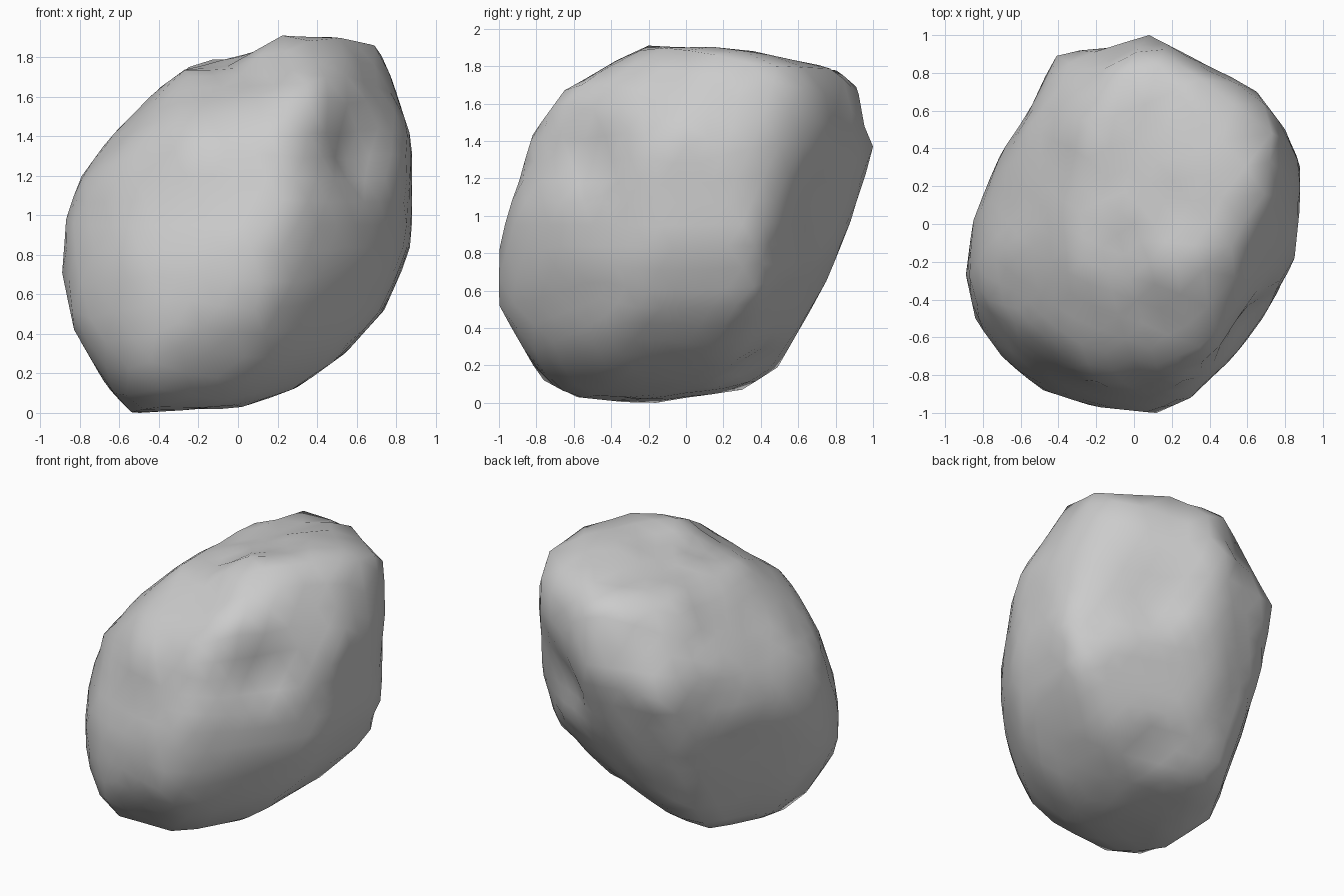
import bpy, bmesh
from math import cos, sin, tau
from mathutils import Vector

if "Cube" in bpy.data.objects:
    bpy.data.objects.remove(bpy.data.objects["Cube"], do_unlink=True)

CENTRE = Vector((0, 0, 0.95))

# Outlines of the boulder in the three main planes
FRONT = [(-.54, 0), (-.65, .12), (-.83, .42), (-.89, .71), (-.87, .98), (-.79, 1.2),
         (-.63, 1.41), (-.39, 1.65), (-.25, 1.75), (.21, 1.86), (.46, 1.91), (.69, 1.86),
         (.73, 1.8), (.88, 1.38), (.87, .84), (.74, .52), (.54, .3), (.3, .13), (.02, .03)]
SIDE = [(-1, .83), (-.82, 1.43), (-.65, 1.67), (-.44, 1.78), (-.2, 1.91), (.36, 1.88),
        (.8, 1.78), (.91, 1.69), (1, 1.37), (.88, .97), (.75, .65), (.49, .19),
        (.3, .07), (-.16, 0), (-.58, .03), (-.76, .12), (-.88, .31), (-1, .52)]
TOP = [(-.41, .89), (.08, 1), (.65, .7), (.8, .5), (.88, .3), (.85, -.18), (.68, -.5),
       (.5, -.73), (.3, -.92), (.12, -1), (-.18, -.97), (-.48, -.88), (-.7, -.7),
       (-.84, -.5), (-.89, -.27), (-.85, .02), (-.71, .36), (-.54, .63)]

# Outlines in three slanted planes, measured from the centre
SLANT_FRONT = [(.21, 1), (.52, 1), (.7, .97), (.95, .62), (.92, -.21), (.81, -.43),
               (.58, -.62), (.32, -.82), (-.06, -.95), (-.52, -1), (-.71, -.9),
               (-.92, -.75), (-.99, -.43), (-.99, -.18), (-.83, .32), (-.36, .7)]
SLANT_BACK = [(-.28, 1.05), (.18, .94), (.38, .84), (.73, .56), (.87, .21), (.98, -.06),
              (.99, -.45), (.84, -.75), (.55, -.95), (.08, -.99), (-.13, -.93),
              (-.42, -.71), (-.81, -.19), (-.95, .46), (-.95, .61), (-.85, .81)]
SLANT_UNDER = [(-.3, 1.14), (.3, 1.12), (.61, 1), (.9, .39), (.84, 0), (.68, -.44),
               (.45, -.97), (.16, -1.16), (-.03, -1.16), (-.25, -1.12), (-.64, -.88),
               (-.77, -.7), (-.84, -.47), (-.86, .06), (-.71, .65)]

# Hollows: centre, radius, depth
HOLLOWS = [((.6, -.45, 1.28), .27, .07),
           ((-.03, -.14, 1.8), .26, .05),
           ((.5, .75, 1.08), .36, .07),
           ((-.2, .65, 1.7), .22, .05),
           ((-.15, .9, 1.45), .2, .04),
           ((.15, .35, .1), .25, .05),
           ((.38, .85, 1.7), .2, .03)]


def centred(outline, a, b):
    return [(p - CENTRE[a], q - CENTRE[b]) for p, q in outline]


def plane(right, up, outline):
    right, up = Vector(right).normalized(), Vector(up).normalized()
    return right, up, right.cross(up), outline


X, Y, Z = (1, 0, 0), (0, 1, 0), (0, 0, 1)
SLOPE = 6 ** 0.5
MAIN = [plane(X, Z, centred(FRONT, 0, 2)), plane(Y, Z, centred(SIDE, 1, 2)),
        plane(X, Y, centred(TOP, 0, 1))]
SLANTED = [plane((1, 1, 0), (-1, 1, SLOPE), SLANT_FRONT),
           plane((-1, -1, 0), (1, -1, SLOPE), SLANT_BACK),
           plane((-1, 1, 0), (1, 1, SLOPE), SLANT_UNDER)]


def reach(view, n):
    """Furthest extent of an outline along a direction."""
    u, v = n.dot(view[0]), n.dot(view[1])
    return max(p * u + q * v for p, q in view[3])


def rounded(n):
    """Blend the three main outlines into one extent along any direction."""
    total = sum(reach(view, n) ** 2 for view in MAIN)
    for view, axis in ((MAIN[0], X), (MAIN[1], Y), (MAIN[1], Z)):
        axis = Vector(axis)
        total -= reach(view, axis * n.dot(axis)) ** 2
    return max(total, 0.1) ** 0.5


def extent(n):
    """Correct the rounded extent towards the slanted outlines."""
    change = weights = 0
    for view in MAIN + SLANTED:
        off = n.dot(view[2])
        weight = 1 / (off * off + 0.005)
        weights += weight
        if view in SLANTED and abs(off) < 0.95:
            flat = (n - view[2] * off).normalized()
            change += weight * (reach(view, flat) - rounded(flat))
    return rounded(n) + change / weights


def sphere(level):
    bm = bmesh.new()
    bmesh.ops.create_icosphere(bm, subdivisions=level, radius=1)
    return bm


def ease(distance, radius):
    fall = max(0, 1 - distance / radius)
    return fall * fall * (3 - 2 * fall)


def draw_out(verts, view):
    """Pull the nearest points out to the corners of an outline."""
    right, up, across, outline = view
    for p, q in outline:
        knob = min(verts, key=lambda v: (v.co.dot(right) - p) ** 2 + (v.co.dot(up) - q) ** 2)
        middle = knob.co.copy()
        pull = right * p + up * q - middle + across * middle.dot(across)
        for v in verts:
            v.co += pull * ease((v.co - middle).length, 0.25)


def trim(verts, view):
    """Press back whatever stands outside an outline."""
    for step in range(60):
        angle = tau * step / 60
        n = view[0] * cos(angle) + view[1] * sin(angle)
        limit = reach(view, n)
        for v in verts:
            v.co -= n * max(0, v.co.dot(n) - limit)


# Tangent planes that bound the boulder
guide = sphere(5)
tangents = [(v.co.normalized(), extent(v.co.normalized())) for v in guide.verts]
guide.free()

# Push each point of a sphere out to the nearest tangent plane
body = sphere(4)
for v in body.verts:
    d = v.co.normalized()
    v.co = d * min(h / n.dot(d) for n, h in tangents if n.dot(d) > 0.2)

# Shape the knobs and flats along the outlines
for view in (SLANTED + MAIN) * 3:
    draw_out(body.verts, view)
    trim(body.verts, view)

# Press the hollows in
for spot, radius, depth in HOLLOWS:
    inward = (CENTRE - Vector(spot)).normalized()
    middle = min(body.verts, key=lambda v: v.co.normalized().dot(inward)).co.copy()
    for v in body.verts:
        v.co += inward * depth * ease((v.co - middle).length, radius)

mesh = bpy.data.meshes.new("boulder")
body.to_mesh(mesh)
body.free()
boulder = bpy.data.objects.new("boulder", mesh)
boulder.location = CENTRE
bpy.context.collection.objects.link(boulder)
for face in mesh.polygons:
    face.use_smooth = True

# Stone colour
stone = bpy.data.materials.new("stone grey")
stone.use_nodes = True
colour = (.6, .6, .6, 1)
stone.diffuse_color = colour
stone.node_tree.nodes["Principled BSDF"].inputs["Base Color"].default_value = colour
mesh.materials.append(stone)
